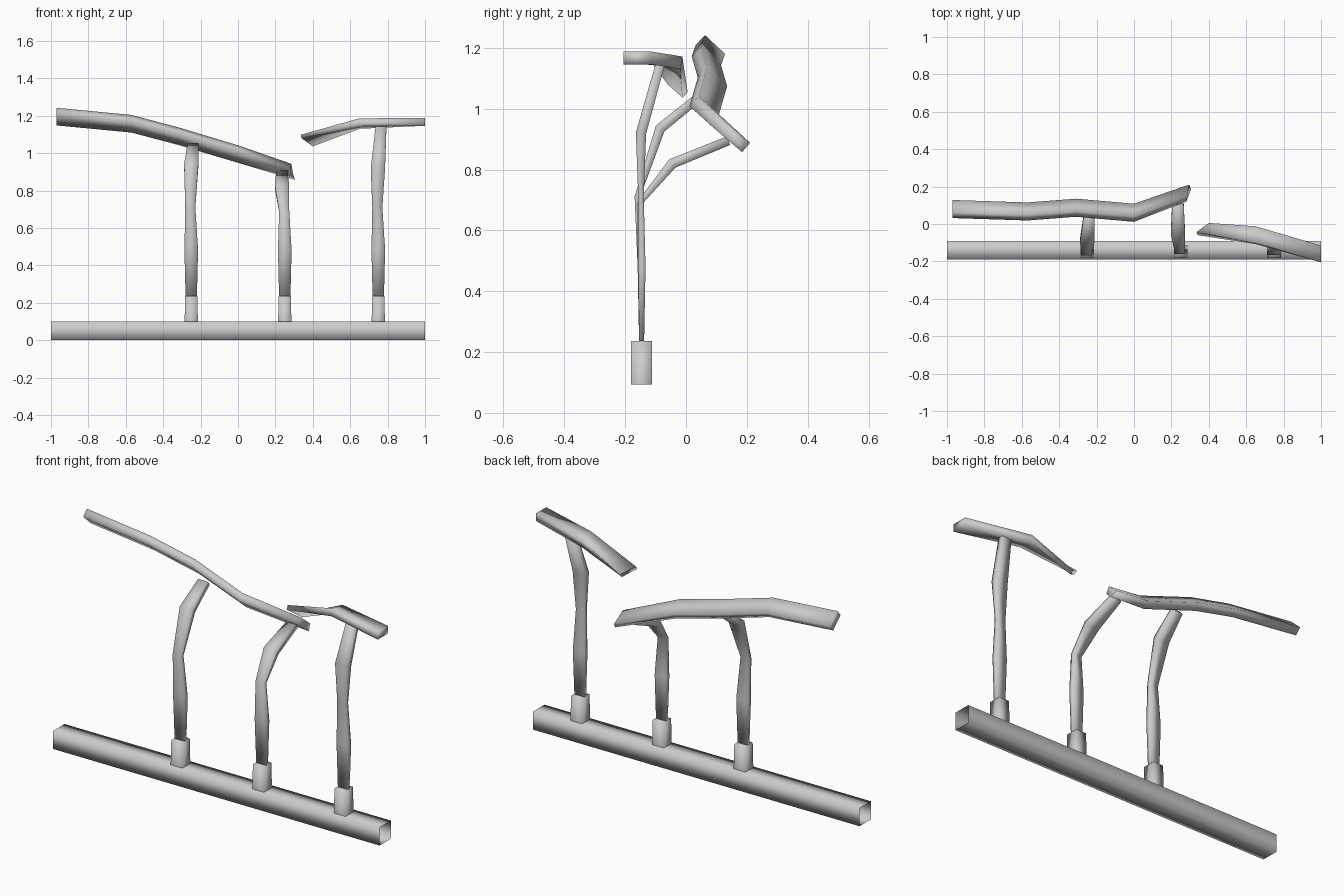
import bpy, math
from mathutils import Vector

if "Cube" in bpy.data.objects:
    bpy.data.objects.remove(bpy.data.objects["Cube"])


def loft(name, rings, start=None, end=None):
    """Skin 4-corner rings; start/end: None = open, 'flat', or a centre point for a fan cap."""
    verts = [v for r in rings for v in r]
    faces = []
    for i in range(len(rings) - 1):
        for j in range(4):
            a, b = i * 4 + j, i * 4 + (j + 1) % 4
            faces.append((a, b, b + 4, a + 4))
    last = (len(rings) - 1) * 4
    for cap, o, rev in ((start, 0, True), (end, last, False)):
        if cap is None:
            continue
        if cap == 'flat':
            f = [tuple(range(o, o + 4))]
        else:
            verts.append(Vector(cap))
            f = [(o + j, o + (j + 1) % 4, len(verts) - 1) for j in range(4)]
        faces += [t[::-1] if rev else t for t in f]
    me = bpy.data.meshes.new(name)
    me.from_pydata([tuple(v) for v in verts], [], faces)
    me.update()
    for p in me.polygons:
        p.use_smooth = True
    ob = bpy.data.objects.new(name, me)
    bpy.context.collection.objects.link(ob)
    return ob


CORNERS = ((-1, -1), (1, -1), (1, 1), (-1, 1))


def rail_ring(x, y, z, deg, w=0.09, t=0.045, dx=(0, 0, 0, 0)):
    """Plank section in the YZ plane, turned about X, with per-corner x offsets."""
    c, s = math.cos(math.radians(deg)), math.sin(math.radians(deg))
    return [Vector((x + d, y + a * w / 2 * c - b * t / 2 * s, z + a * w / 2 * s + b * t / 2 * c))
            for (a, b), d in zip(CORNERS, dx)]


def post(name, path):
    """Flat, uneven timber following (x, y, z) points, broad side along X."""
    sizes = ((0.06, 0.016), (0.073, 0.024), (0.054, 0.018), (0.076, 0.034), (0.058, 0.03))
    pts = [Vector(p) for p in path]
    rings = []
    for i, p in enumerate(pts):
        d = Vector((0, 0, 0))
        if i > 0:
            d += (p - pts[i - 1]).normalized()
        if i < len(pts) - 1:
            d += (pts[i + 1] - p).normalized()
        n = Vector((0, -d.z, d.y)).normalized()
        w, t = sizes[i]
        rings.append([p + Vector((-a * w / 2, 0, 0)) + n * (b * t / 2) for a, b in CORNERS])
    # normals outward for an upward path
    rings = [r[::-1] for r in rings]
    return loft(name, rings, 'flat', 'flat')


# Base beam, an open-ended square tube
loft("base_beam", [rail_ring(x, -0.14, 0.05, 0, 0.1, 0.1) for x in (-1, 1)])

# Sockets on the beam
for i, x in enumerate((-0.25, 0.25, 0.75)):
    rings = [[Vector((x + a * w, -0.146 + b * 0.035, z)) for a, b in CORNERS]
             for z, w in ((0.093, 0.036), (0.237, 0.032))]
    loft(f"post_socket_{i + 1}", rings, None, 'flat')

# Bent posts
post("post_left", ((-0.25, -0.146, 0.22), (-0.25, -0.147, 0.48), (-0.255, -0.16, 0.71),
                   (-0.25, -0.085, 0.935), (-0.24, 0.045, 1.04)))
post("post_middle", ((0.25, -0.146, 0.22), (0.25, -0.147, 0.48), (0.247, -0.152, 0.69),
                     (0.235, -0.045, 0.82), (0.235, 0.14, 0.895)))
post("post_right", ((0.75, -0.146, 0.22), (0.75, -0.145, 0.48), (0.745, -0.148, 0.71),
                    (0.748, -0.148, 0.92), (0.765, -0.085, 1.145)))

# Long sagging rail
loft("rail_long", [
    rail_ring(-0.97, 0.08, 1.195, -43),
    rail_ring(-0.57, 0.067, 1.157, -43),
    rail_ring(-0.31, 0.087, 1.088, -43),
    rail_ring(0.0, 0.06, 0.995, -42),
    rail_ring(0.28, 0.165, 0.9, -40, 0.085, 0.04, (0.0, 0.025, 0.015, 0.005)),
], 'flat', (0.27, 0.165, 0.9))

# Short rail with a splintered end
loft("rail_short", [
    rail_ring(0.37, -0.027, 1.067, -42, 0.065, 0.025, (-0.03, 0.03, 0.03, -0.035)),
    rail_ring(0.65, -0.06, 1.158, -9, 0.09, 0.042),
    rail_ring(1.0, -0.16, 1.167, 0, 0.09, 0.042),
], (0.41, -0.03, 1.075), 'flat')
